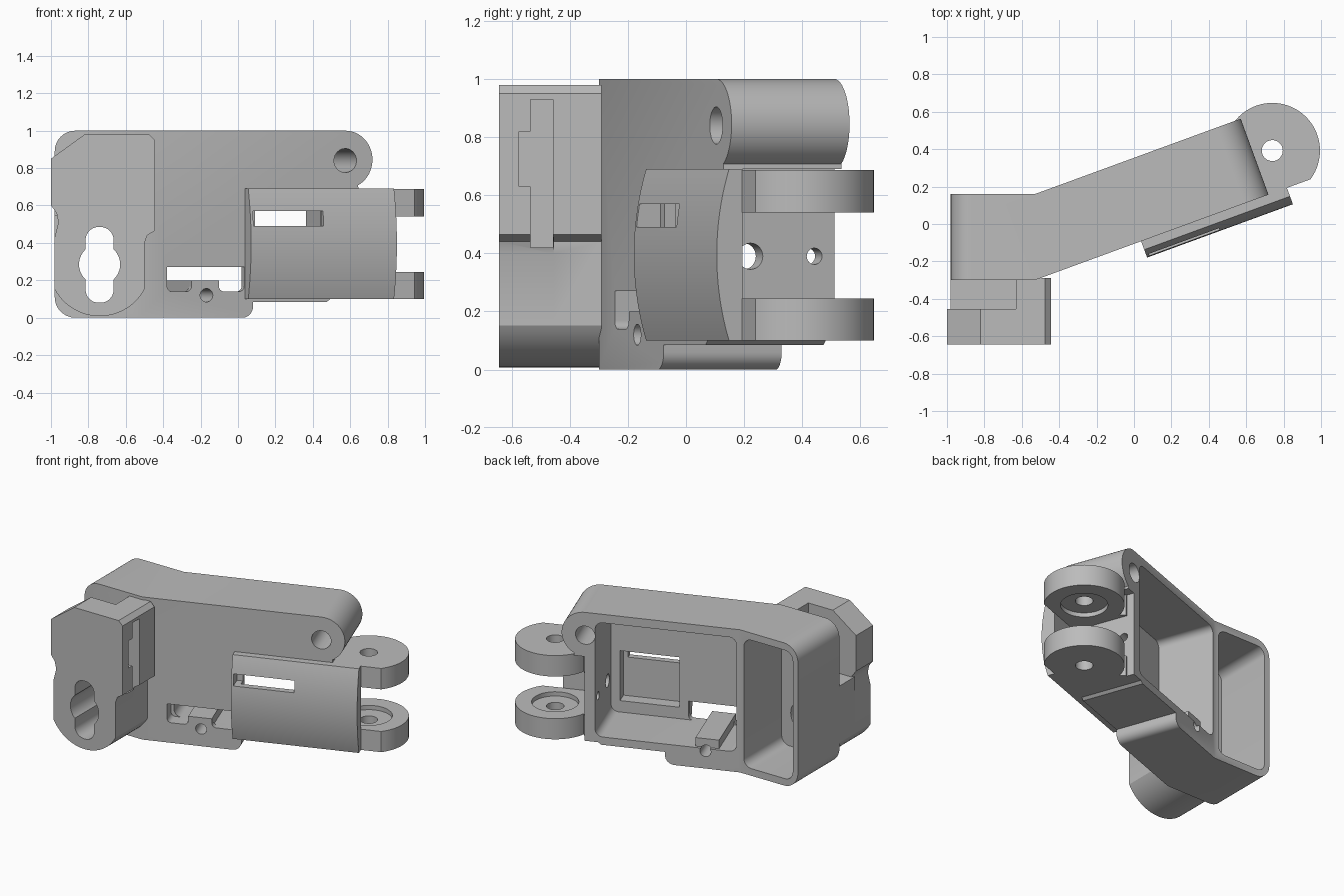
import bpy, bmesh, math
from mathutils import Vector

cube = bpy.data.objects.get("Cube")
if cube:
    bpy.data.objects.remove(cube)

grey = bpy.data.materials.new("plain grey")
grey.use_nodes = True
grey.diffuse_color = (0.5, 0.5, 0.5, 1)
grey.node_tree.nodes["Principled BSDF"].inputs["Base Color"].default_value = (0.5, 0.5, 0.5, 1)

# Directions of the slanted arm
TILT = math.radians(20.1)
ORIGIN = Vector((-0.53, -0.30, 0))
U = Vector((math.cos(TILT), math.sin(TILT), 0))
N = Vector((-math.sin(TILT), math.cos(TILT), 0))
Z = Vector((0, 0, 1))
THICK = 0.432


def arm(u, n, z):
    return ORIGIN + U * u + N * n + Z * z


# Extrusion planes: profile (a, b), depth c
def front(a, b, c): return Vector((a, c, b))
def side(a, b, c): return Vector((c, a, b))
def arm_front(a, b, c): return arm(a, c, b)
def arm_top(a, b, c): return arm(a, b, c)
def arm_end(a, b, c): return arm(c, a, b)


def arc(cx, cy, r, start, end, steps=16):
    angles = [math.radians(start + (end - start) * i / steps) for i in range(steps + 1)]
    return [(cx + r * math.cos(t), cy + r * math.sin(t)) for t in angles]


def circle(cx, cy, r):
    return arc(cx, cy, r, 0, 360, 40)[:-1]


def rect(a0, b0, a1, b1, r=0):
    if not r:
        return [(a0, b0), (a1, b0), (a1, b1), (a0, b1)]
    return (arc(a0 + r, b0 + r, r, 180, 270, 8) + arc(a1 - r, b0 + r, r, 270, 360, 8)
            + arc(a1 - r, b1 - r, r, 0, 90, 8) + arc(a0 + r, b1 - r, r, 90, 180, 8))


def prism(name, points, low, high, plane):
    bm = bmesh.new()
    rings = [[bm.verts.new(plane(a, b, c)) for a, b in points] for c in (low, high)]
    for ring in rings:
        bm.faces.new(ring)
    for i in range(len(points)):
        j = (i + 1) % len(points)
        bm.faces.new((rings[0][i], rings[0][j], rings[1][j], rings[1][i]))
    bmesh.ops.recalc_face_normals(bm, faces=bm.faces)
    mesh = bpy.data.meshes.new(name)
    bm.to_mesh(mesh)
    bm.free()
    mesh.materials.append(grey)
    ob = bpy.data.objects.new(name, mesh)
    bpy.context.collection.objects.link(ob)
    return ob


def combine(target, tool, operation):
    mod = target.modifiers.new("combine", 'BOOLEAN')
    mod.operation, mod.solver, mod.object = operation, 'EXACT', tool
    bpy.context.view_layer.objects.active = target
    bpy.ops.object.modifier_apply(modifier=mod.name)
    bpy.data.objects.remove(tool)


def cut(target, points, low, high, plane):
    combine(target, prism("cutter", points, low, high, plane), 'DIFFERENCE')


def add(target, points, low, high, plane):
    combine(target, prism("addition", points, low, high, plane), 'UNION')


# Housing: straight box joined to the slanted arm with a round upper end
box = arc(-0.87, 0.11, 0.11, 180, 270, 8) + [(-0.53, 0), (-0.53, 1)] + arc(-0.87, 0.89, 0.11, 90, 180, 8)
housing = prism("housing", box, -0.30, 0.16, front)
outline = ([(0, 0)] + arc(0.59, 0.06, 0.06, 270, 360, 8)
           + [(0.65, 0.085), (1.07, 0.085), (1.09, 0.1), (1.18, 0.1), (1.18, 0.69), (1.25, 0.69)]
           + arc(1.175, 0.845, 0.155, -62, 90, 24) + [(0, 1)])
add(housing, outline, 0, THICK, arm_front)

# Cavities open to the back, with a divider between them
cut(housing, rect(-0.94, 0.05, -0.56, 0.95, 0.06), -0.26, 0.4, front)
cut(housing, rect(0.18, 0.14, 1.11, 0.94, 0.05), 0.04, 0.6, arm_front)

# Catch block on the cavity floor, window in front of it
add(housing, rect(0.30, 0.12, 0.455, 0.2), 0.02, THICK - 0.02, arm_front)
cut(housing, rect(0.16, 0.2, 0.60, 0.27), -0.1, 0.1, arm_front)
for u0, u1 in ((0.16, 0.30), (0.455, 0.60)):
    cut(housing, rect(u0, 0.14, u1, 0.25, 0.03), -0.1, 0.1, arm_front)
cut(housing, rect(0.66, 0.22, 1.05, 0.57), -0.02, 0.1, arm_front)

# Holes for pins
cut(housing, circle(0.385, 0.12, 0.036), -0.1, 0.6, arm_front)
cut(housing, circle(1.175, 0.84, 0.064), -0.1, 0.6, arm_front)
cut(housing, circle(0.124, 0.39, 0.045), 1.05, 1.3, arm_end)
cut(housing, circle(0.358, 0.39, 0.028), 1.05, 1.3, arm_end)

# Bowed front cover, hollow behind its slot
rise, half = 0.045, 0.295
radius = (half ** 2 + rise ** 2) / (2 * rise)
spread = math.degrees(math.asin(half / radius))
bow = arc(-0.093 + radius, 0.395, radius, 180 - spread, 180 + spread, 24)
cover = prism("bowed_cover", bow + [(0.002, 0.1), (0.002, 0.69)], 0.605, 1.435, arm_end)
cut(cover, rect(0.66, 0.22, 1.05, 0.57), -0.045, 0.1, arm_front)
cut(cover, rect(0.62, 0.49, 1.02, 0.57), -0.2, 0.1, arm_front)

# Hinge lugs, counterbored on their facing sides
HU, HN, HR = 1.43, 0.214, 0.255
flat = math.degrees(math.asin(HN / HR))
lug_outline = arc(HU, HN, HR, -flat, 150, 40) + [(1.19, 0.38), (1.12, 0.38), (1.12, 0)]
for name, z0, z1, bore in (("lower_hinge_lug", 0.1, 0.245, (0.215, 0.3)),
                           ("upper_hinge_lug", 0.54, 0.687, (0.5, 0.57))):
    lug = prism(name, lug_outline, z0, z1, arm_top)
    cut(lug, circle(HU, HN, 0.056), 0, 1, arm_top)
    cut(lug, circle(HU, HN, 0.15), bore[0], bore[1], arm_top)

# Front bracket: face plate, rear mounting neck and upright
lower_curve = arc(-0.74, 0.28, 0.272, 208, 332, 28)
plate = ([(-1, 0.6), (-0.97, 0.56), (-0.96, 0.51), (-0.98, 0.43)] + lower_curve
         + [(-0.5, 0.40), (-0.485, 0.44), (-0.445, 0.465), (-0.445, 0.95), (-0.475, 0.98),
            (-0.82, 0.98), (-1, 0.85)])
bracket = prism("front_bracket", plate, -0.643, -0.455, front)
neck = [(-0.98, 0.55)] + lower_curve + [(-0.5, 0.44), (-0.445, 0.465), (-0.445, 0.55)]
add(bracket, neck, -0.47, -0.29, front)
upright = [(-0.63, 0.5), (-0.445, 0.5), (-0.445, 0.95), (-0.475, 0.98), (-0.63, 0.98)]
add(bracket, upright, -0.47, -0.29, front)

# Stepped slot in the side of the bracket
cut(bracket, rect(-0.535, 0.42, -0.458, 0.93), -0.53, -0.3, side)
cut(bracket, rect(-0.575, 0.63, -0.50, 0.82), -0.53, -0.3, side)

# Keyhole through the bracket and the housing wall behind it
for part in (bracket, housing):
    cut(part, rect(-0.815, 0.08, -0.665, 0.485, 0.07), -0.8, -0.2, front)
    cut(part, circle(-0.74, 0.285, 0.11), -0.8, -0.2, front)

# Smooth the curved walls and keep the edges sharp
bpy.ops.object.select_all(action='DESELECT')
for ob in bpy.context.collection.objects:
    if ob.type == 'MESH':
        ob.select_set(True)
bpy.context.view_layer.objects.active = housing
bpy.ops.object.shade_smooth_by_angle(angle=math.radians(30))
